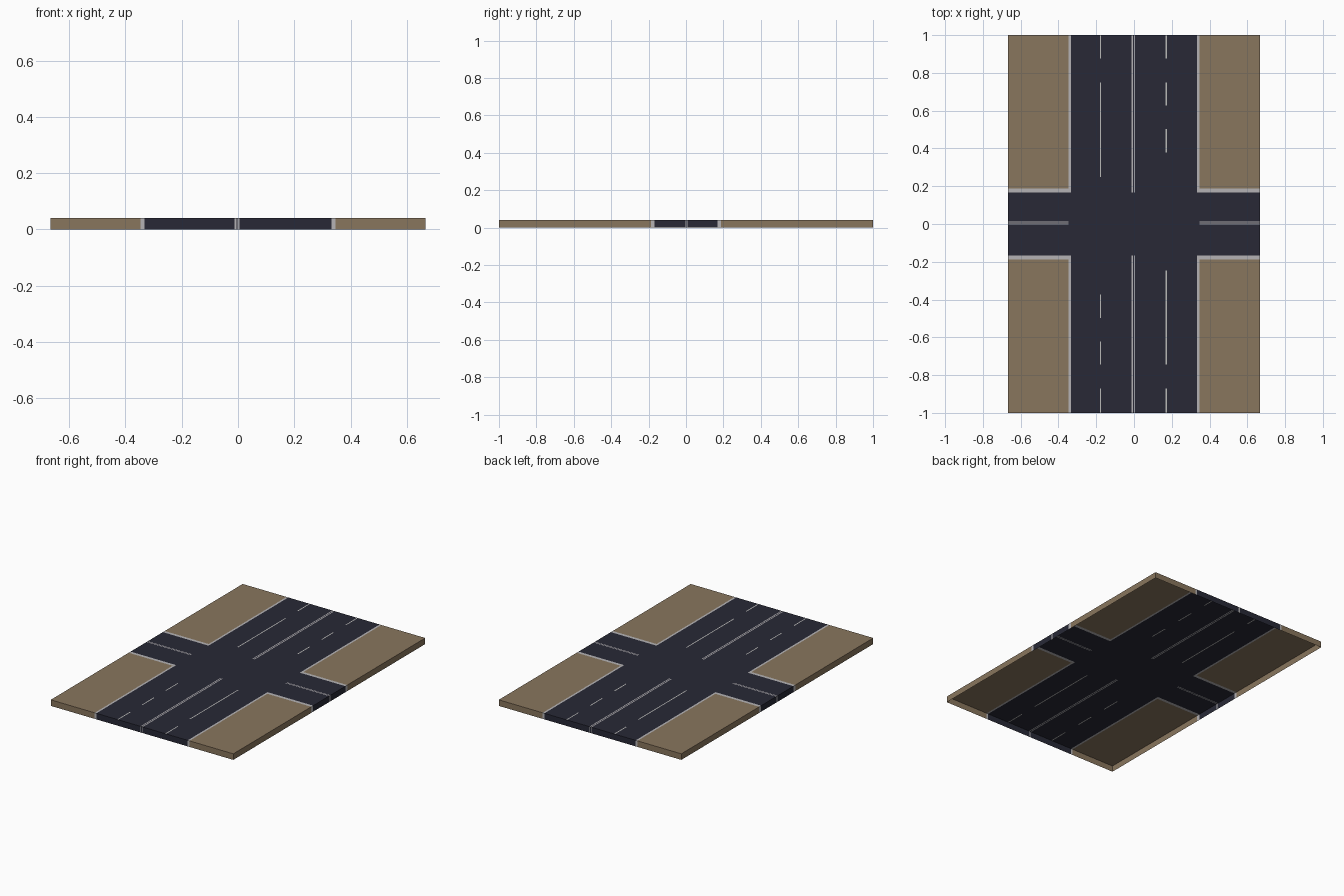
import bpy, bmesh

if "Cube" in bpy.data.objects:
    bpy.data.objects.remove(bpy.data.objects["Cube"])

W, L, H = 0.666, 1.0, 0.04           # half width, half length, height
ROAD_X, CURB_X = 0.333, 0.346        # main road edge, outer curb edge
ROAD_Y, CURB_Y = 0.168, 0.188        # cross road edge, outer curb edge
CENTRE_X = [(-0.012, -0.006), (-0.001, 0.005)]
CENTRE_Y = [(-0.003, 0.002), (0.007, 0.012)]
# lane dashes: (x range, y ranges)
DASHES = [
    ((-0.181, -0.174), [(0.876, 1), (0.25, 0.75), (-0.497, -0.373), (-0.745, -0.622), (-1, -0.87)]),
    ((0.168, 0.175), [(0.876, 1), (0.627, 0.75), (0.378, 0.502), (-0.745, -0.246), (-1, -0.87)]),
]


def inside(v, ranges):
    return any(a < v < b for a, b in ranges)


def part_at(x, y, wall=False):
    """Name of the part that covers a point of the tile."""
    ax, ay = abs(x), abs(y)
    if ax > CURB_X and ay > CURB_Y:
        return "dirt_lots"
    if ax > ROAD_X and ay > ROAD_Y:
        return "curbs"
    if ay > ROAD_Y and inside(x, CENTRE_X):
        return "centre_lines"
    if ax > CURB_X and inside(y, CENTRE_Y):
        return "centre_lines"
    if not wall and any(a < x < b and inside(y, ys) for (a, b), ys in DASHES):
        return "lane_dashes"
    return "asphalt"


COLOURS = {
    "dirt_lots": (0.25, 0.18, 0.11, 1),
    "curbs": (0.46, 0.45, 0.46, 1),
    "centre_lines": (0.46, 0.45, 0.46, 1),
    "lane_dashes": (0.50, 0.50, 0.48, 1),
    "asphalt": (0.021, 0.022, 0.037, 1),
}
meshes = {name: bmesh.new() for name in COLOURS}


def quad(part, *points):
    bm = meshes[part]
    bm.faces.new([bm.verts.new(p) for p in points])


# Cut lines of the tile in both directions
xs = {s * v for s in (-1, 1) for v in (W, CURB_X, ROAD_X)}
xs |= {v for r in CENTRE_X for v in r} | {v for r, _ in DASHES for v in r}
ys = {s * v for s in (-1, 1) for v in (L, CURB_Y, ROAD_Y)}
ys |= {v for r in CENTRE_Y for v in r} | {v for _, rs in DASHES for r in rs for v in r}
xs, ys = sorted(xs), sorted(ys)
x_spans, y_spans = list(zip(xs, xs[1:])), list(zip(ys, ys[1:]))

# Top surface
for a, b in x_spans:
    for c, d in y_spans:
        quad(part_at((a + b) / 2, (c + d) / 2), (a, c, H), (b, c, H), (b, d, H), (a, d, H))

# Side walls, open underneath
for a, b in x_spans:
    part = part_at((a + b) / 2, L, True)
    quad(part, (a, -L, 0), (b, -L, 0), (b, -L, H), (a, -L, H))
    quad(part, (b, L, 0), (a, L, 0), (a, L, H), (b, L, H))
for c, d in y_spans:
    part = part_at(W, (c + d) / 2, True)
    quad(part, (W, c, 0), (W, d, 0), (W, d, H), (W, c, H))
    quad(part, (-W, d, 0), (-W, c, 0), (-W, c, H), (-W, d, H))

# One object per part, with merged flat faces
for name, bm in meshes.items():
    bmesh.ops.remove_doubles(bm, verts=bm.verts, dist=1e-5)
    bmesh.ops.dissolve_limit(bm, angle_limit=0.01, verts=bm.verts, edges=bm.edges)
    mesh = bpy.data.meshes.new(name)
    bm.to_mesh(mesh)
    bm.free()
    mat = bpy.data.materials.new(name)
    mat.diffuse_color = COLOURS[name]
    mat.use_nodes = True
    mat.node_tree.nodes["Principled BSDF"].inputs["Base Color"].default_value = mat.diffuse_color
    mesh.materials.append(mat)
    bpy.context.collection.objects.link(bpy.data.objects.new(name, mesh))
